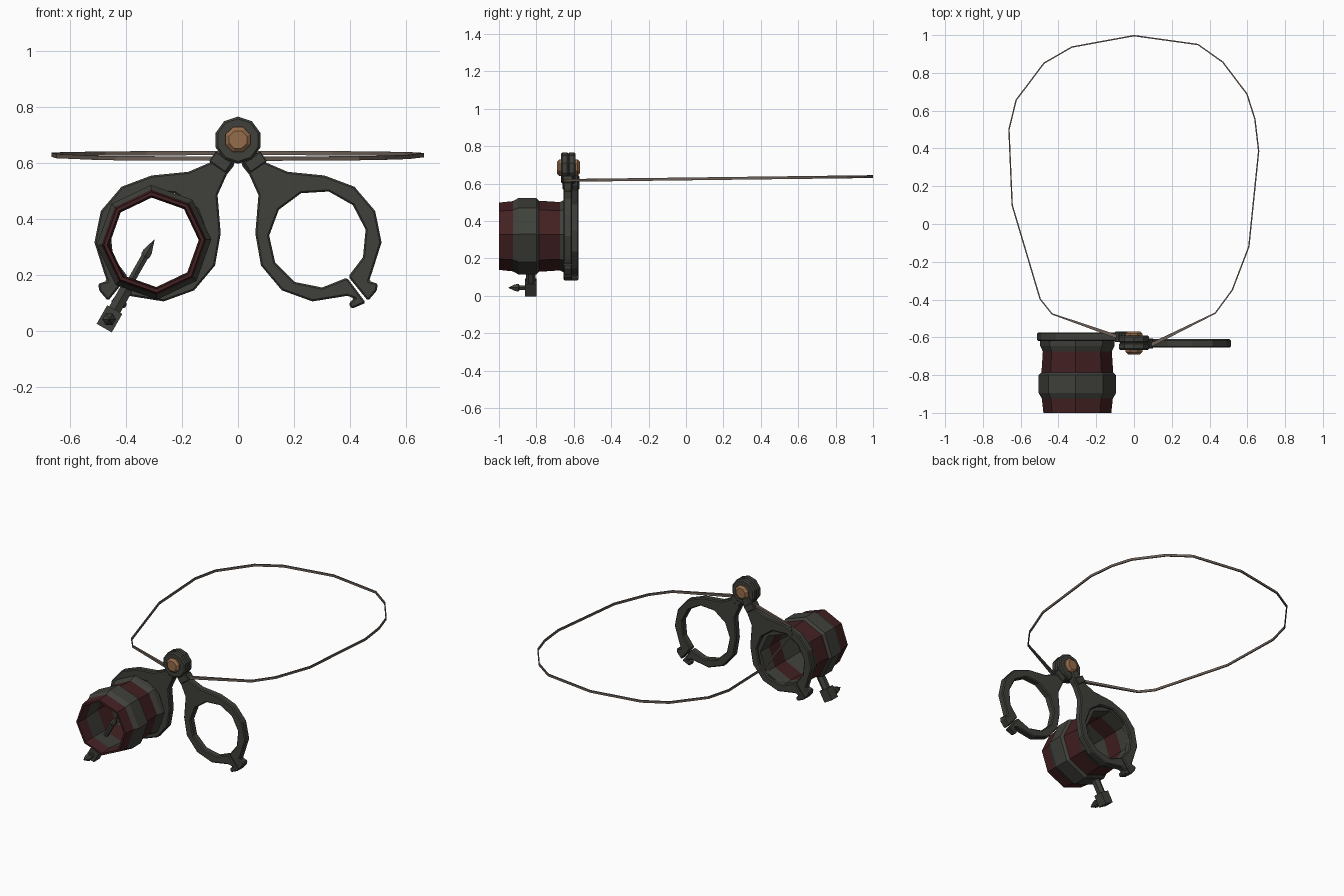
import bpy, bmesh, math
from mathutils import Vector, Matrix

if "Cube" in bpy.data.objects:
    bpy.data.objects.remove(bpy.data.objects["Cube"])


def material(name, rgb):
    m = bpy.data.materials.new(name)
    m.use_nodes = True
    m.diffuse_color = (*rgb, 1)
    bsdf = next(n for n in m.node_tree.nodes if n.type == 'BSDF_PRINCIPLED')
    bsdf.inputs["Base Color"].default_value = (*rgb, 1)
    return m


iron = material("dark iron", (0.05, 0.052, 0.043))
red = material("dark red", (0.056, 0.015, 0.016))
copper = material("copper", (0.3, 0.15, 0.07))
leather = material("strap leather", (0.15, 0.115, 0.095))


def finish(name, bm, mats, bevel=0):
    bmesh.ops.recalc_face_normals(bm, faces=bm.faces)
    me = bpy.data.meshes.new(name)
    bm.to_mesh(me)
    bm.free()
    for m in mats:
        me.materials.append(m)
    ob = bpy.data.objects.new(name, me)
    bpy.context.collection.objects.link(ob)
    if bevel:
        mod = ob.modifiers.new("chamfer", 'BEVEL')
        mod.width = bevel
        mod.segments = 1
        mod.limit_method = 'ANGLE'
        mod.angle_limit = math.radians(50)
    return ob


def prism(name, outline, y0, y1, mat, bevel=0):
    """Extrude an x-z outline along y."""
    bm = bmesh.new()
    face = bm.faces.new([bm.verts.new((x, y0, z)) for x, z in outline])
    ext = bmesh.ops.extrude_face_region(bm, geom=[face])
    moved = [g for g in ext["geom"] if isinstance(g, bmesh.types.BMVert)]
    bmesh.ops.translate(bm, verts=moved, vec=(0, y1 - y0, 0))
    return finish(name, bm, [mat], bevel)


def loft(bm, rings, closed, colours=None):
    """Join rings of vertices; cap the ends or close the loop."""
    pairs = list(zip(rings, rings[1:]))
    if closed:
        pairs.append((rings[-1], rings[0]))
    for i, (a, b) in enumerate(pairs):
        n = len(a)
        for k in range(n):
            f = bm.faces.new((a[k], a[(k + 1) % n], b[(k + 1) % n], b[k]))
            f.material_index = colours[i] if colours else 0
    if not closed:
        bm.faces.new(rings[0])
        bm.faces.new(rings[-1])


def lathe(name, profile, sides, origin, axis, mats, phase=0, closed=False, colours=None):
    """Turn (radius, height) points around an axis."""
    turn = Matrix.Translation(origin) @ Vector(axis).to_track_quat('Z', 'Y').to_matrix().to_4x4()
    bm = bmesh.new()
    rings = []
    for r, h in profile:
        angles = [math.radians(phase) + math.tau * k / sides for k in range(sides)]
        rings.append([bm.verts.new(turn @ Vector((r * math.cos(a), r * math.sin(a), h)))
                      for a in angles])
    loft(bm, rings, closed, colours)
    return finish(name, bm, mats)


# Half frame: arm, split ring and clasp ears, in one outline
CX, CZ = 0.285, 0.33


def polar(r, deg):
    a = math.radians(deg)
    return CX + r * math.cos(a), CZ + r * math.sin(a)


SLIT = -52
upper_ear = [polar(0.285, SLIT + 1), (0.495, 0.145), (0.5, 0.17), (0.468, 0.18)]
lower_ear = [(0.39, 0.127), (0.415, 0.118), (0.395, 0.1), (0.405, 0.08), polar(0.285, SLIT - 1)]
arm = [(0.177, 0.57), (0.084, 0.61), (0.045, 0.67), (0, 0.65), (0.016, 0.59), (0.04, 0.56), (0.073, 0.487)]
outline = upper_ear + [polar(0.228, d) for d in range(-32, 90, 29)] + arm
outline += [polar(0.224, d) for d in range(175, 270, 30)] + lower_ear
outline += [polar(0.173, SLIT - 1)] + [polar(0.174, SLIT - 33 * k) for k in range(1, 11)] + [polar(0.173, SLIT + 1)]

for side, s, y0, y1 in (("left", 1, -0.655, -0.61), ("right", -1, -0.62, -0.575)):
    prism(side + "_frame", [(s * x, z) for x, z in outline], y0, y1, iron, 0.006)
    # Collar where the strap meets the arm
    along, across = Vector((0.57, -0.82)) * 0.022, Vector((0.82, 0.57)) * 0.036
    mid = Vector((0.062, 0.605))
    corners = [mid + along + across, mid + along - across, mid - along - across, mid - along + across]
    prism(side + "_collar", [(s * c.x, c.y) for c in corners], y0 - 0.005, y1 + 0.005, iron, 0.004)
    # Hinge disc
    disc = [(0.076, 0), (0.084, 0.008), (0.084, 0.032), (0.076, 0.04)]
    lathe(side + "_hinge_disc", disc, 10, (0, -0.628 if s > 0 else -0.59, 0.683), (0, -1, 0), [iron], 18)

# Hinge rivet, front and back
rivet = [(0.048, 0), (0.048, 0.012), (0.034, 0.024)]
lathe("rivet_front", rivet, 8, (0, -0.666, 0.685), (0, -1, 0), [copper], 22)
lathe("rivet_back", rivet, 8, (0, -0.592, 0.685), (0, 1, 0), [copper], 22)

# Hollow eight-sided barrel with painted bands
barrel = [(0.2, 0.59), (0.197, 0.645), (0.183, 0.675), (0.19, 0.785), (0.205, 0.8),
          (0.205, 0.895), (0.188, 0.925), (0.18, 1.0),
          (0.167, 1.0), (0.16, 0.925), (0.172, 0.79), (0.168, 0.675), (0.172, 0.59)]
bands = [0, 0, 1, 0, 0, 0, 1, 1, 1, 0, 1, 0, 0]
lathe("barrel", barrel, 8, (-0.3, 0, 0.318), (0, -1, 0), [iron, red], 3, True, bands)

# Lever: block, radial needle and pointed knob
base = Vector((-0.46, -0.83, 0.043))
pointing = Vector((0.16, 0, 0.282)).normalized()
lathe("lever_block", [(0.044, -0.036), (0.044, 0.04)], 4, base, pointing, [iron], 45)
needle = [(0.026, 0.03), (0.026, 0.125), (0.015, 0.135), (0.015, 0.255), (0.019, 0.262),
          (0.019, 0.278), (0.001, 0.327)]
lathe("lever_needle", needle, 6, base, pointing, [iron])
knob = [(0.015, 0.02), (0.015, 0.06), (0.024, 0.066), (0.02, 0.085), (0.001, 0.12)]
lathe("lever_knob", knob, 6, base, (0, -1, 0), [iron])

# Strap: thin band swept around the head, flatter at its ends
path = [(-0.08, -0.6), (-0.434, -0.476), (-0.497, -0.397), (-0.645, 0.1), (-0.662, 0.5),
        (-0.624, 0.656), (-0.476, 0.852), (-0.328, 0.937), (0, 0.997), (0.339, 0.95),
        (0.47, 0.857), (0.598, 0.688), (0.64, 0.556), (0.66, 0.386), (0.608, -0.12),
        (0.52, -0.35), (0.43, -0.472), (0.09, -0.64)]
bm = bmesh.new()
rings = []
last = len(path) - 1
for i, (x, y) in enumerate(path):
    p = Vector((x, y, 0.617 + 0.0125 * (y + 0.6)))
    t = Vector(path[min(i + 1, last)]) - Vector(path[max(i - 1, 0)])
    side = Vector((t.y, -t.x, 0)).normalized() * (0.01 if i in (0, last) else 0.0035)
    up = Vector((0, 0, 0.0075))
    rings.append([bm.verts.new(p + v) for v in (side + up, side - up, -side - up, up - side)])
loft(bm, rings, False)
finish("strap", bm, [leather])
